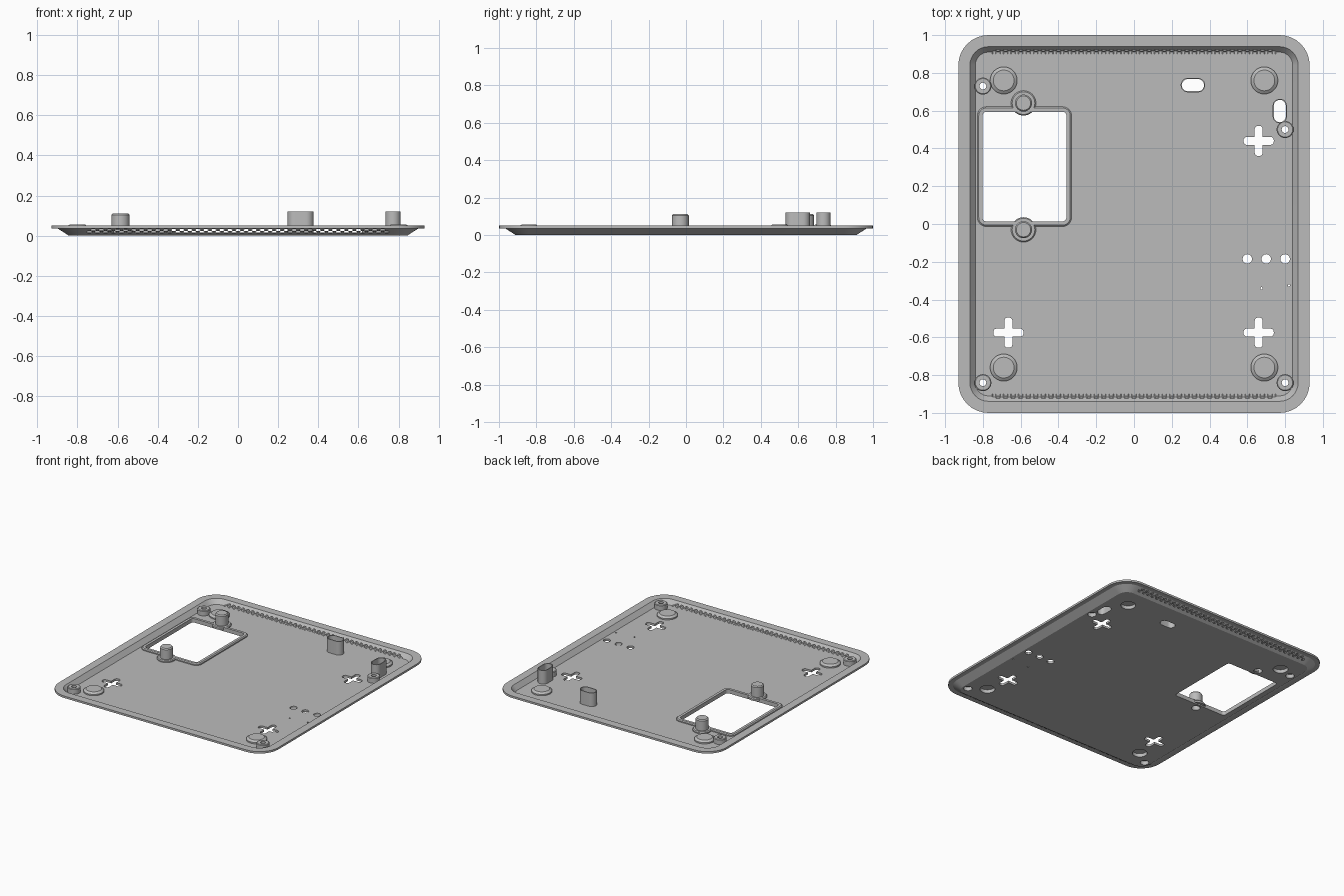
import bpy, bmesh, math

old = bpy.data.objects.get("Cube")
if old:
    bpy.data.objects.remove(old, do_unlink=True)

grey = bpy.data.materials.new("plain grey")
grey.use_nodes = True
grey.diffuse_color = (0.5, 0.5, 0.5, 1)
grey.node_tree.nodes["Principled BSDF"].inputs["Base Color"].default_value = (0.5, 0.5, 0.5, 1)


def ring(c, hx, hy, r, z, n=8):
    """Rounded rectangle at height z; a full radius gives a circle or a slot."""
    pts = []
    for k, (sx, sy) in enumerate([(1, 1), (-1, 1), (-1, -1), (1, -1)]):
        for i in range(n + 1):
            a = math.pi / 2 * (k + i / n)
            pts.append((c[0] + sx * (hx - r) + r * math.cos(a),
                        c[1] + sy * (hy - r) + r * math.sin(a), z))
    return pts


def loft(bm, rings, closed=False):
    """Skin a stack of rings; cap the ends, or join last to first."""
    loops = [[bm.verts.new(p) for p in pts] for pts in rings]
    pairs = list(zip(loops, loops[1:]))
    if closed:
        pairs.append((loops[-1], loops[0]))
    else:
        bm.faces.new(loops[0][::-1])
        bm.faces.new(loops[-1])
    for a, b in pairs:
        for i in range(len(a)):
            j = (i + 1) % len(a)
            bm.faces.new((a[i], a[j], b[j], b[i]))


def finish(name, bm):
    bmesh.ops.remove_doubles(bm, verts=bm.verts, dist=1e-5)
    bmesh.ops.recalc_face_normals(bm, faces=bm.faces)
    me = bpy.data.meshes.new(name)
    bm.to_mesh(me)
    bm.free()
    me.materials.append(grey)
    ob = bpy.data.objects.new(name, me)
    bpy.context.collection.objects.link(ob)
    return ob


def smooth(ob):
    bpy.ops.object.select_all(action="DESELECT")
    ob.select_set(True)
    bpy.context.view_layer.objects.active = ob
    bpy.ops.object.shade_smooth_by_angle(angle=math.radians(30))


def turned(name, c, profile, closed=False):
    """Round part from (radius, height) steps."""
    bm = bmesh.new()
    loft(bm, [ring(c, r, r, r, z) for r, z in profile], closed)
    smooth(finish(name, bm))


FLOOR = 0.016
ORIGIN = (0, 0)
feet = [(x, y) for x in (-0.69, 0.69) for y in (-0.76, 0.76)]
screws = [(-0.80, 0.73), (0.80, 0.50), (-0.80, -0.84), (0.80, -0.84)]
posts = [(-0.585, 0.64), (-0.585, -0.03)]
crosses = [(0.66, 0.44), (0.66, -0.575), (-0.665, -0.575)]
slots = [((0.312, 0.735), 0.065, 0.038), ((0.772, 0.598), 0.038, 0.065)]
window = (-0.58, 0.304)
WALL = 0.006

# Tray: bottom, sloped wall, flange, recessed floor
bm = bmesh.new()
loft(bm, [ring(ORIGIN, 0.93 - d, 1 - d, 0.16 - d, z) for d, z in
          [(0.088, 0), (0.034, 0.035), (0, 0.035), (0, 0.05), (0.061, 0.05), (0.09, FLOOR)]])
tray = finish("tray", bm)

# Openings through the floor
cut_a, cut_b = bmesh.new(), bmesh.new()


def hole(bm, c, hx, hy, r):
    loft(bm, [ring(c, hx, hy, r, -0.02), ring(c, hx, hy, r, 0.045)])


hole(cut_a, window, 0.222, 0.29, 0.02)
for c in feet:
    hole(cut_a, c, 0.052, 0.052, 0.052)
for c in screws + posts:
    hole(cut_b, c, 0.03, 0.03, 0.03)
for x in (0.6, 0.7, 0.8):
    hole(cut_a, (x, -0.185), 0.025, 0.025, 0.025)
for c in ((0.675, -0.34), (0.82, -0.325)):
    hole(cut_a, c, 0.006, 0.006, 0.006)
for c, hx, hy in slots:
    hole(cut_a, c, hx - WALL, hy - WALL, min(hx, hy) - WALL)
for c in crosses:
    hole(cut_a, c, 0.08, 0.021, 0.018)
    hole(cut_b, c, 0.021, 0.08, 0.018)

# Two staggered rows of vents in the front and back walls
for side in (-1, 1):
    for row, z in enumerate((0.0185, 0.0285)):
        for i in range(38 - row):
            x = -0.74 + 0.04 * (i + row / 2)
            loft(cut_a, [[(x + 0.014 * math.cos(k * math.pi / 3), side * y,
                           z + 0.0058 * math.sin(k * math.pi / 3)) for k in range(6)]
                         for y in (0.9, 0.98)])

for name, bm in (("opening_cutter", cut_a), ("cross_cutter", cut_b)):
    cutter = finish(name, bm)
    cutter.hide_render = True
    mod = tray.modifiers.new(name, "BOOLEAN")
    mod.operation, mod.solver, mod.object = "DIFFERENCE", "EXACT", cutter
    bpy.context.view_layer.objects.active = tray
    bpy.ops.object.modifier_apply(modifier=name)
    bpy.data.objects.remove(cutter, do_unlink=True)
smooth(tray)

# Foot cups, raised above and hollow below
for i, c in enumerate(feet):
    turned(f"foot_cup_{i + 1}", c, [(0.052, 0.001), (0.052, 0.026), (0.0005, 0.026), (0.0005, 0.038),
                                    (0.055, 0.038), (0.072, 0.026), (0.072, 0.008)], True)

# Screw bosses with a counterbore below
for i, c in enumerate(screws):
    turned(f"screw_boss_{i + 1}", c, [(0.03, 0.001), (0.03, 0.03), (0.018, 0.03), (0.018, 0.055),
                                      (0.04, 0.055), (0.045, 0.051), (0.045, 0.008)], True)

# Hollow posts and their collars at the window
for i, c in enumerate(posts):
    turned(f"window_post_{i + 1}", c, [(0.03, 0.001), (0.03, 0.1), (0.0005, 0.1), (0.0005, 0.112),
                                       (0.038, 0.112), (0.045, 0.104), (0.045, 0.004)], True)
    turned(f"post_collar_{i + 1}", c, [(0.044, 0.01), (0.044, 0.03), (0.06, 0.03),
                                       (0.066, 0.024), (0.066, 0.01)], True)

# Raised lip around the window
bm = bmesh.new()
loft(bm, [ring(window, 0.222 + d, 0.29 + d, 0.02 + d, z) for d, z in
          [(0, 0.001), (0, 0.03), (0.02, 0.03), (0.027, 0.024), (0.027, 0.008)]], True)
smooth(finish("window_lip", bm))

# Tall slot tubes
for i, (c, hx, hy) in enumerate(slots):
    bm = bmesh.new()
    r = min(hx, hy)
    loft(bm, [ring(c, hx - d, hy - d, r - d, z) for d, z in
              [(WALL, 0.001), (WALL, 0.12), (0, 0.12), (0, 0.008)]], True)
    smooth(finish(f"slot_tube_{i + 1}", bm))
